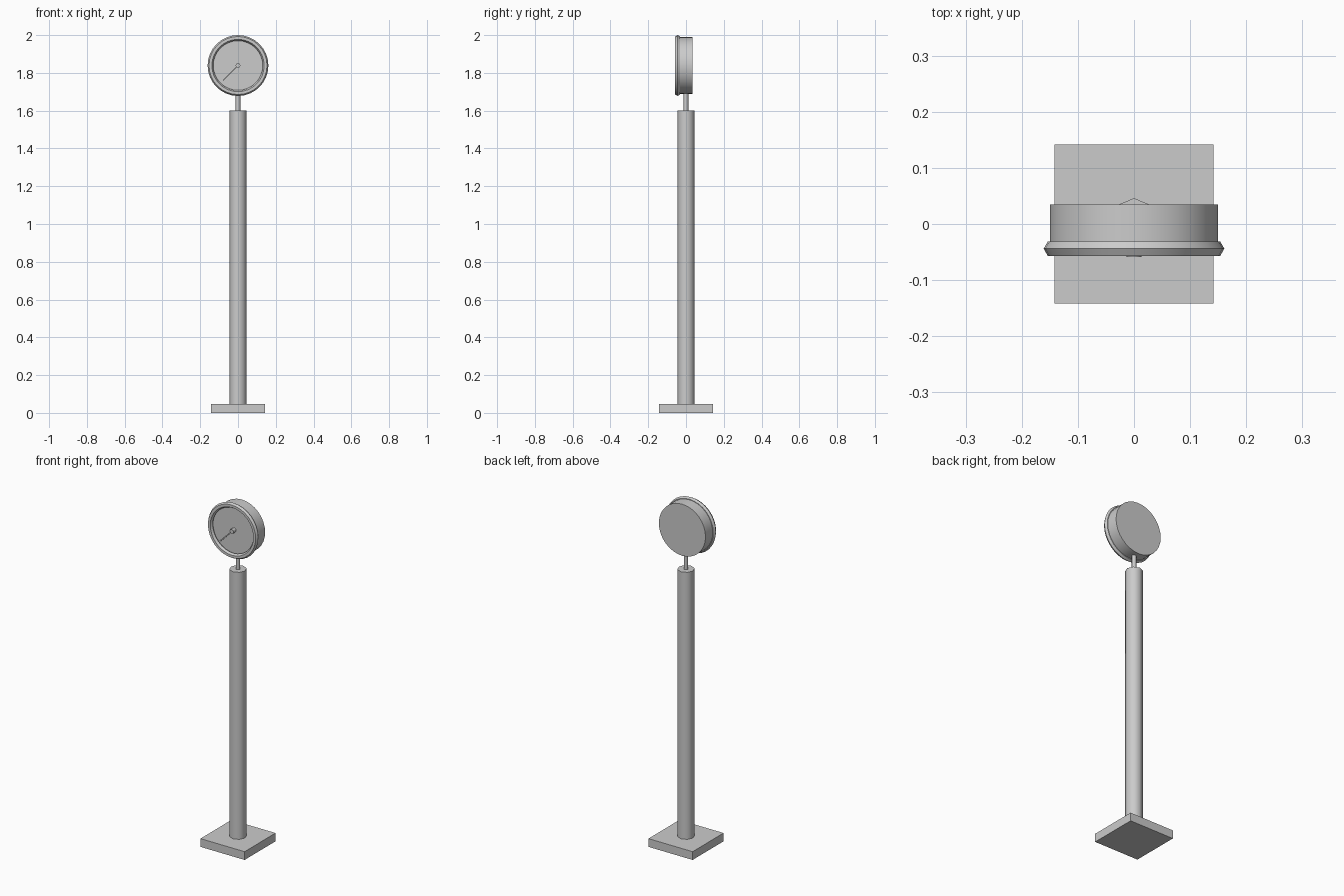
import bpy, math
from mathutils import Vector

cube = bpy.data.objects.get("Cube")
if cube:
    bpy.data.objects.remove(cube, do_unlink=True)

grey = bpy.data.materials.new("light_grey")
grey.use_nodes = True
colour = (0.6, 0.6, 0.6, 1)
grey.diffuse_color = colour
grey.node_tree.nodes["Principled BSDF"].inputs["Base Color"].default_value = colour

HEAD_Z = 1.839
FACE_Y = -0.035


def finish(name, smooth_angle=None):
    ob = bpy.context.object
    ob.name = name
    ob.data.materials.append(grey)
    if smooth_angle:
        bpy.ops.object.shade_smooth_by_angle(angle=math.radians(smooth_angle))
    return ob


def rod(name, start, end, radius, sides, smooth_angle=50):
    """Cylinder running from start to end."""
    a, b = Vector(start), Vector(end)
    turn = (b - a).to_track_quat('Z', 'Y').to_euler()
    bpy.ops.mesh.primitive_cylinder_add(vertices=sides, radius=radius, depth=(b - a).length,
                                        location=(a + b) / 2, rotation=turn)
    return finish(name, smooth_angle)


# Square foot
bpy.ops.mesh.primitive_cube_add(size=1, location=(0, 0, 0.024))
bpy.context.object.scale = (0.284, 0.284, 0.048)
finish("base_plate")

# Pole and thin neck
rod("pole", (0, 0, 0.04), (0, 0, 1.6), 0.046, 8)
rod("neck", (0, 0, 1.59), (0, 0, 1.7), 0.012, 8)

# Gauge drum with a faceted rim around its front
rod("gauge_case", (0, 0.035, HEAD_Z), (0, FACE_Y, HEAD_Z), 0.15, 32, 40)
bpy.ops.mesh.primitive_torus_add(major_segments=32, minor_segments=6, major_radius=0.146,
                                 minor_radius=0.015, location=(0, -0.044, HEAD_Z),
                                 rotation=(math.pi / 2, 0, 0))
finish("gauge_rim", 40)

# Hub and pointer
rod("pointer_hub", (0, FACE_Y, HEAD_Z), (0, -0.059, HEAD_Z), 0.013, 8)
bpy.ops.mesh.primitive_cube_add(size=1, location=(-0.04, -0.05, HEAD_Z - 0.04),
                                rotation=(0, -math.pi / 4, 0))
bpy.context.object.scale = (0.11, 0.006, 0.006)
finish("pointer")
